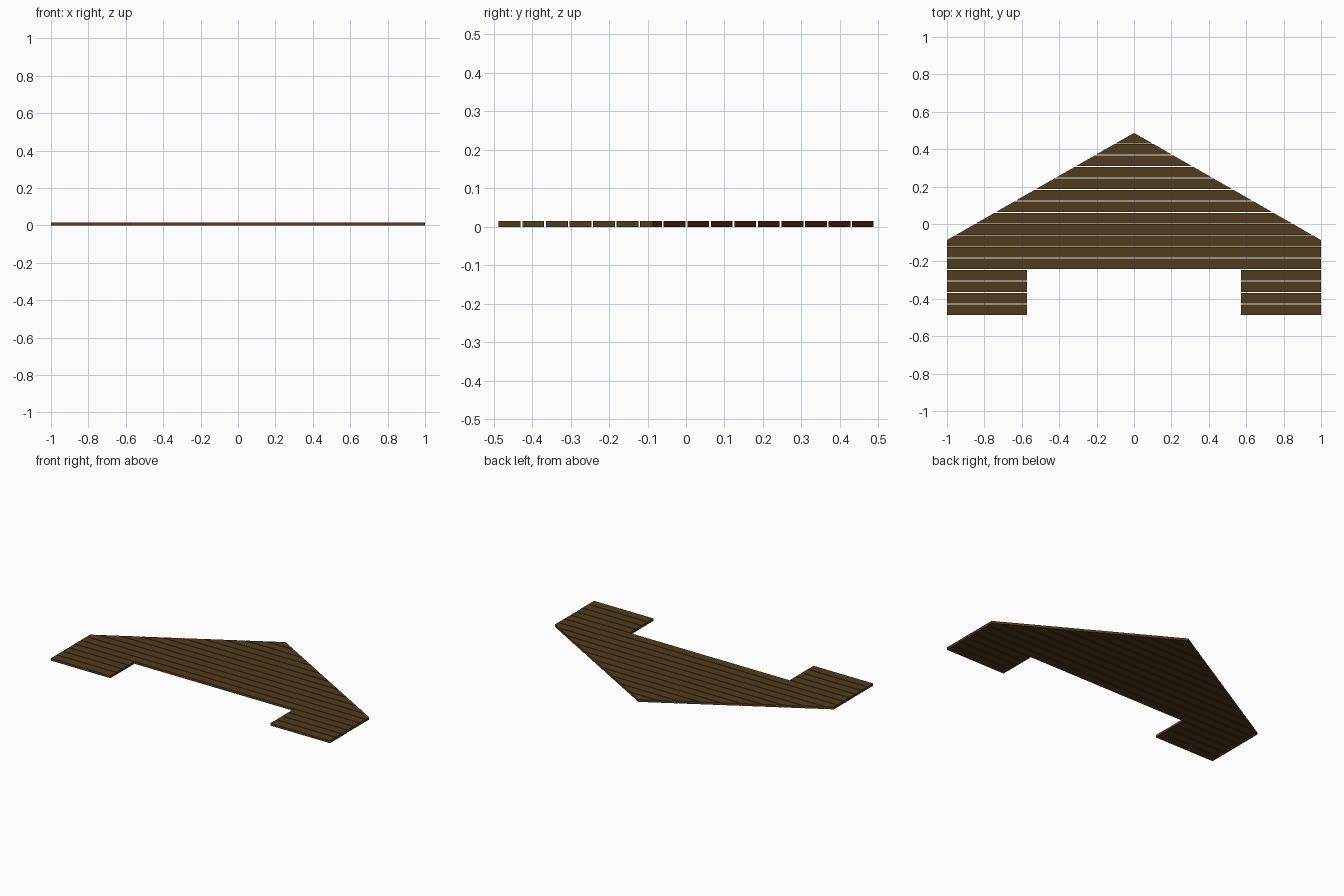
import bpy, bmesh

if "Cube" in bpy.data.objects:
    bpy.data.objects.remove(bpy.data.objects["Cube"])

H = 0.487          # half depth
KNEE = -0.086      # where the gable slope meets the straight sides
NOTCH_X = 0.573    # half width of the doorway notch
PITCH = 0.0612
GAP = 0.0045
THICK = 0.015

wood = bpy.data.materials.new("dark_wood")
wood.diffuse_color = (0.085, 0.045, 0.012, 1)
wood.use_nodes = True
wood.node_tree.nodes["Principled BSDF"].inputs["Base Color"].default_value = wood.diffuse_color


def half_width(y):
    return max(0.0, min(1.0, (H - y) / (H - KNEE)))


def plank(name, outline):
    bm = bmesh.new()
    face = bm.faces.new([bm.verts.new((x, y, 0)) for x, y in outline])
    ext = bmesh.ops.extrude_face_region(bm, geom=[face])
    top = [v for v in ext["geom"] if isinstance(v, bmesh.types.BMVert)]
    bmesh.ops.translate(bm, verts=top, vec=(0, 0, THICK))
    bmesh.ops.recalc_face_normals(bm, faces=bm.faces[:])
    mesh = bpy.data.meshes.new(name)
    bm.to_mesh(mesh)
    bm.free()
    mesh.materials.append(wood)
    bpy.context.collection.objects.link(bpy.data.objects.new(name, mesh))


for i in range(16):
    y0 = -H if i == 0 else (i - 8) * PITCH + 0.001 + GAP / 2
    y1 = H if i == 15 else (i - 7) * PITCH + 0.001 - GAP / 2
    if i < 4:
        # short planks on both sides of the notch
        for side, s in (("left", -1), ("right", 1)):
            plank(f"{side}_leg_plank_{i + 1}",
                  [(s * NOTCH_X, y0), (s, y0), (s, y1), (s * NOTCH_X, y1)])
    else:
        # full planks, ends trimmed along the gable slope
        ys = [y0] + ([KNEE] if y0 < KNEE < y1 else []) + [y1]
        right = [(half_width(y), y) for y in ys]
        left = [(-x, y) for x, y in reversed(right) if x > 1e-6]
        plank(f"gable_plank_{i - 3}", right + left)
